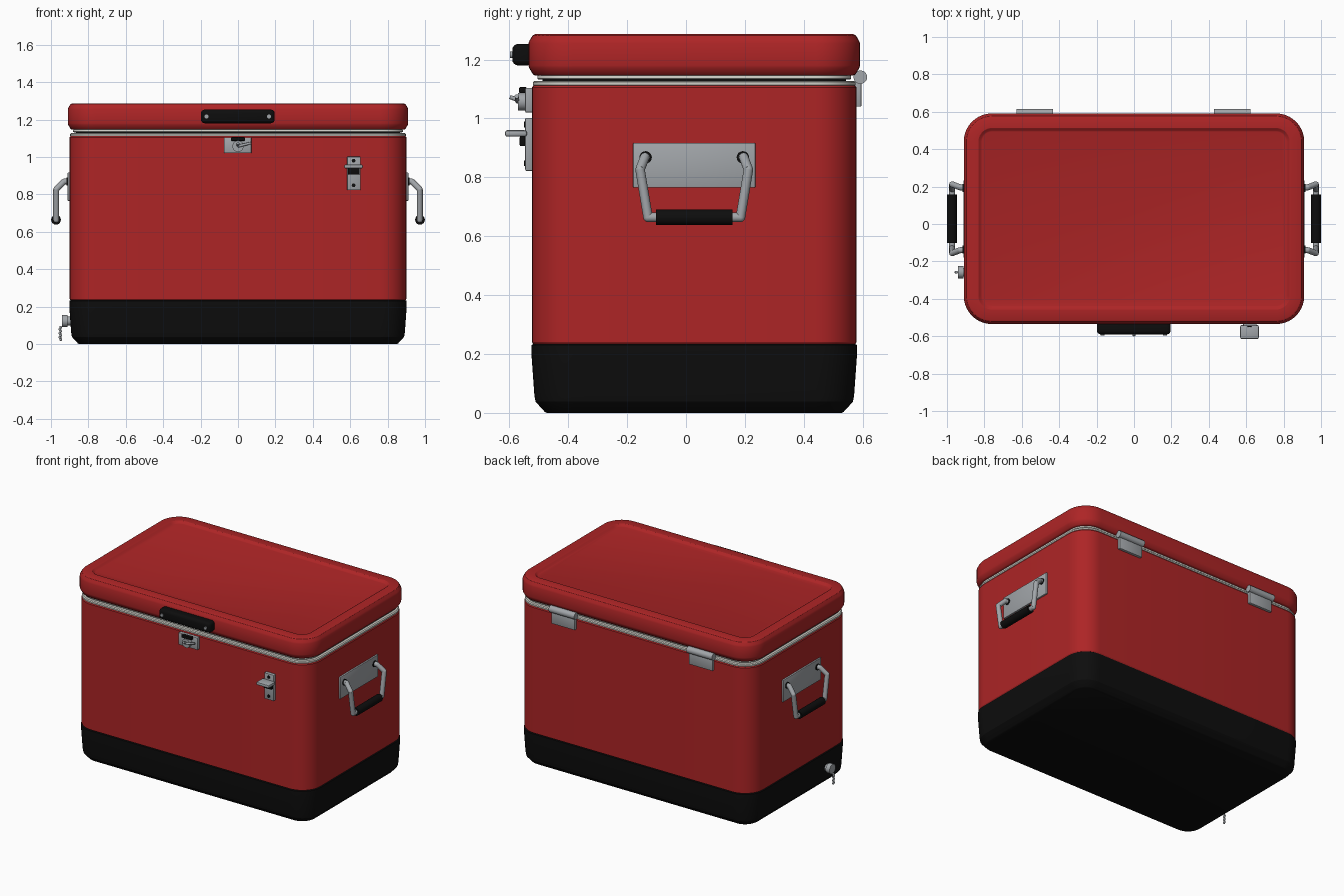
import bpy, bmesh, math
from mathutils import Vector

if "Cube" in bpy.data.objects:
    bpy.data.objects.remove(bpy.data.objects["Cube"])


def material(name, rgb, rough=0.5):
    m = bpy.data.materials.new(name)
    m.use_nodes = True
    col = (*rgb, 1)
    m.diffuse_color = col
    bsdf = m.node_tree.nodes["Principled BSDF"]
    bsdf.inputs["Base Color"].default_value = col
    bsdf.inputs["Roughness"].default_value = rough
    return m


RED = material("red paint", (0.42, 0.018, 0.019))
BLACK = material("black plastic", (0.004, 0.004, 0.004))
STEEL = material("grey steel", (0.36, 0.38, 0.40))
SEAL = material("pale seal", (0.62, 0.62, 0.57))

CY = 0.028  # centre of the box in depth
parts = []


def finish(name, bm, mat):
    bmesh.ops.recalc_face_normals(bm, faces=bm.faces)
    me = bpy.data.meshes.new(name)
    bm.to_mesh(me)
    bm.free()
    me.materials.append(mat)
    ob = bpy.data.objects.new(name, me)
    bpy.context.collection.objects.link(ob)
    parts.append(ob)
    return ob


def rounded_loft(name, hx, hy, r, profile, mat, steps=10):
    """Stack of rounded rectangles; profile is a list of (inset, z)."""
    bm = bmesh.new()
    rings = []
    for inset, z in profile:
        rad = max(r - inset, 0.04)
        ring = []
        for q, (sx, sy) in enumerate([(1, 1), (-1, 1), (-1, -1), (1, -1)]):
            for i in range(steps + 1):
                a = (q + i / steps) * math.pi / 2
                ring.append(bm.verts.new((sx * (hx - inset - rad) + rad * math.cos(a),
                                          CY + sy * (hy - inset - rad) + rad * math.sin(a), z)))
        rings.append(ring)
    n = len(rings[0])
    for lo, hi in zip(rings, rings[1:]):
        for i in range(n):
            j = (i + 1) % n
            bm.faces.new((lo[i], lo[j], hi[j], hi[i]))
    bm.faces.new(rings[0])
    bm.faces.new(rings[-1])
    return finish(name, bm, mat)


def box(name, lo, hi, mat, bevel=0.004, segments=2):
    bm = bmesh.new()
    bmesh.ops.create_cube(bm, size=1)
    lo, hi = Vector(lo), Vector(hi)
    for v in bm.verts:
        v.co = Vector([c * s for c, s in zip(v.co, hi - lo)]) + (lo + hi) / 2
    if bevel:
        bmesh.ops.bevel(bm, geom=bm.edges[:], offset=bevel, segments=segments,
                        profile=0.5, affect='EDGES')
    return finish(name, bm, mat)


def rod(name, a, b, r, mat, sides=20):
    a, b = Vector(a), Vector(b)
    bm = bmesh.new()
    bmesh.ops.create_cone(bm, cap_ends=True, segments=sides, radius1=r, radius2=r,
                          depth=(b - a).length)
    bm.transform((b - a).to_track_quat('Z', 'Y').to_matrix().to_4x4())
    bmesh.ops.translate(bm, verts=bm.verts, vec=(a + b) / 2)
    return finish(name, bm, mat)


def ball(name, c, r, mat):
    bm = bmesh.new()
    bmesh.ops.create_uvsphere(bm, u_segments=16, v_segments=8, radius=r)
    bmesh.ops.translate(bm, verts=bm.verts, vec=c)
    return finish(name, bm, mat)


# Main box: base, body, seals, lid
rounded_loft("base", 0.902, 0.553, 0.14,
             [(0.052, 0), (0.045, 0.004), (0.014, 0.038), (0.01, 0.06),
              (0.0, 0.2), (0.0, 0.23), (0.006, 0.234)], BLACK)
rounded_loft("body", 0.9, 0.551, 0.14,
             [(0.008, 0.228), (0.0, 0.24), (0.0, 1.105), (0.006, 1.113)], RED)
rounded_loft("lower_seal", 0.9, 0.551, 0.14,
             [(0.01, 1.108), (0.003, 1.113), (0.003, 1.123), (0.01, 1.128)], SEAL)
rounded_loft("seal_gap", 0.9, 0.551, 0.14, [(0.035, 1.12), (0.035, 1.16)], BLACK)
rounded_loft("upper_seal", 0.9, 0.551, 0.14,
             [(0.022, 1.132), (0.018, 1.135), (0.018, 1.143), (0.022, 1.15)], SEAL)
rounded_loft("lid", 0.91, 0.563, 0.15,
             [(0.022, 1.146), (0.015, 1.15), (0.002, 1.172), (0.0, 1.18), (0.0, 1.255),
              (0.004, 1.265), (0.014, 1.282), (0.022, 1.286),
              (0.078, 1.286), (0.083, 1.283), (0.092, 1.274), (0.098, 1.272)], RED)

# Lid grip on the front
box("lid_grip", (-0.198, -0.59, 1.18), (0.196, -0.52, 1.253), BLACK, 0.02, 4)
for x in (-0.168, 0.166):
    rod("lid_grip_screw", (x, -0.58, 1.216), (x, -0.597, 1.216), 0.011, STEEL)

# Latch
box("latch_plate", (-0.075, -0.546, 1.02), (0.072, -0.52, 1.104), STEEL)
rod("latch_hub", (0, -0.54, 1.057), (0, -0.57, 1.057), 0.03, STEEL)
rod("latch_lever", (0, -0.572, 1.057), (0.07, -0.575, 1.075), 0.007, STEEL)
rod("latch_tab", (0, -0.565, 1.06), (0, -0.598, 1.073), 0.007, STEEL)
box("latch_catch", (-0.038, -0.567, 1.086), (0.038, -0.54, 1.106), BLACK)

# Bottle opener
box("opener_plate", (0.583, -0.546, 0.822), (0.655, -0.52, 1.002), STEEL)
box("opener_blade", (0.568, -0.615, 0.938), (0.667, -0.54, 0.96), STEEL, 0.008)
box("opener_mouth", (0.588, -0.565, 0.906), (0.65, -0.54, 0.939), BLACK)
for z in (0.848, 0.98):
    rod("opener_screw", (0.618, -0.53, z), (0.618, -0.55, z), 0.01, BLACK)

# Side handles
for s in (1, -1):
    xs = sorted((s * 0.89, s * 0.911))
    box("handle_plate", (xs[0], CY - 0.208, 0.765), (xs[1], CY + 0.208, 0.917), STEEL)
    for t in (-1, 1):
        path = [(0.9, 0.165, 0.868), (0.93, 0.168, 0.868),
                (0.972, 0.184, 0.826), (0.972, 0.157, 0.664), (0.972, 0.12, 0.664)]
        pts = [(s * x, CY + t * y, z) for x, y, z in path]
        for a, b in zip(pts, pts[1:]):
            rod("handle_arm", a, b, 0.016, STEEL)
        for p in pts[1:-1]:
            ball("handle_bend", p, 0.016, STEEL)
        rod("handle_socket", (s * 0.9, CY + t * 0.165, 0.868),
            (s * 0.916, CY + t * 0.165, 0.868), 0.021, BLACK)
    rod("handle_grip", (s * 0.973, CY - 0.13, 0.664), (s * 0.973, CY + 0.13, 0.664),
        0.026, BLACK, 24)

# Hinges on the back
for x in (-0.53, 0.525):
    rod("hinge_barrel", (x - 0.098, 0.592, 1.14), (x + 0.098, 0.592, 1.14), 0.023, STEEL)
    box("hinge_leaf", (x - 0.09, 0.572, 1.04), (x + 0.09, 0.596, 1.14), STEEL)

# Drain plug with its hanging chain
rod("drain_collar", (-0.88, -0.258, 0.123), (-0.914, -0.258, 0.123), 0.024, STEEL)
rod("drain_cap", (-0.912, -0.258, 0.123), (-0.942, -0.258, 0.123), 0.033, STEEL)
for i in range(7):
    ball("chain_link", (-0.948 - 0.004 * (i % 2), -0.258, 0.09 - 0.011 * i), 0.0075, STEEL)

# Shading
bpy.ops.object.select_all(action='DESELECT')
for ob in parts:
    ob.select_set(True)
bpy.context.view_layer.objects.active = parts[0]
bpy.ops.object.shade_smooth_by_angle(angle=math.radians(30))
